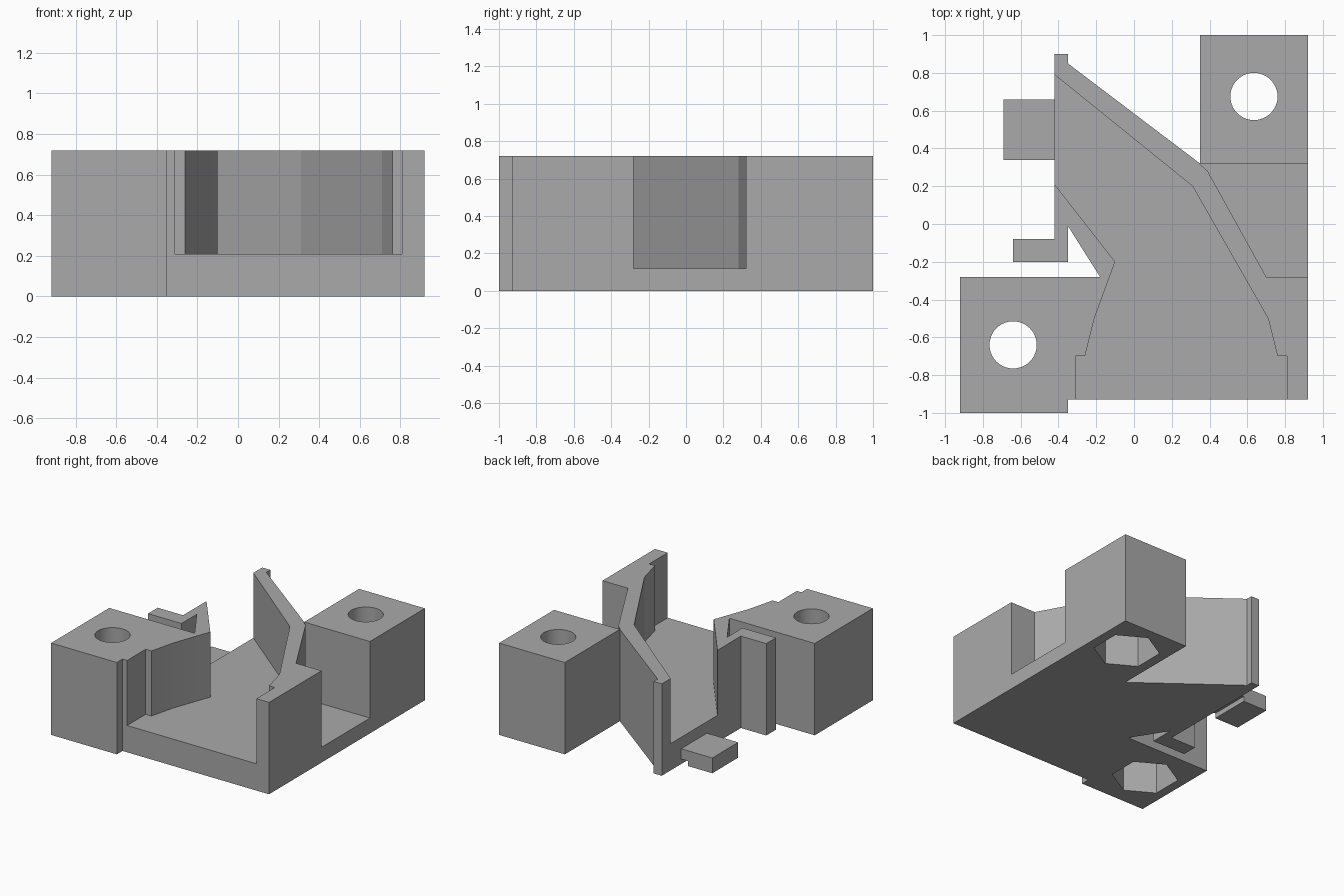
import bpy
import bmesh
from math import sin, cos, pi

HEIGHT = 0.72
FLOOR = 0.21
SHELF = 0.12

cube = bpy.data.objects.get("Cube")
if cube:
    bpy.data.objects.remove(cube, do_unlink=True)

grey = bpy.data.materials.new("plain grey")
grey.use_nodes = True
colour = (0.4, 0.4, 0.4, 1)
grey.diffuse_color = colour
grey.node_tree.nodes["Principled BSDF"].inputs["Base Color"].default_value = colour


def prism(name, points, low, high):
    """Extrude a plan outline between two heights."""
    bm = bmesh.new()
    face = bm.faces.new([bm.verts.new((x, y, low)) for x, y in points])
    top = bmesh.ops.extrude_face_region(bm, geom=[face])["geom"]
    verts = [v for v in top if isinstance(v, bmesh.types.BMVert)]
    bmesh.ops.translate(bm, verts=verts, vec=(0, 0, high - low))
    bmesh.ops.recalc_face_normals(bm, faces=bm.faces)
    mesh = bpy.data.meshes.new(name)
    bm.to_mesh(mesh)
    bm.free()
    mesh.materials.append(grey)
    obj = bpy.data.objects.new(name, mesh)
    bpy.context.scene.collection.objects.link(obj)
    return obj


def rectangle(x0, x1, y0, y1):
    return [(x0, y0), (x1, y0), (x1, y1), (x0, y1)]


def ring(cx, cy, radius, sides):
    """Regular polygon with a corner pointing along y."""
    return [(cx + radius * sin(2 * pi * i / sides),
             cy + radius * cos(2 * pi * i / sides)) for i in range(sides)]


def cut(target, cutter):
    """Subtract the cutter and throw it away."""
    cutter.hide_render = True
    mod = target.modifiers.new("cut", "BOOLEAN")
    mod.operation = "DIFFERENCE"
    mod.solver = "EXACT"
    mod.object = cutter
    graph = bpy.context.evaluated_depsgraph_get()
    mesh = bpy.data.meshes.new_from_object(target.evaluated_get(graph))
    target.modifiers.clear()
    target.data = mesh
    bpy.data.objects.remove(cutter, do_unlink=True)


# Main body: mounting blocks, walls and hook share one plan outline
body = prism("bracket_body", [
    (-.42, .9), (-.35, .9), (-.35, .85), (.35, .32), (.35, 1), (.92, 1),
    (.92, -.93), (-.35, -.93), (-.35, -1), (-.92, -1), (-.92, -.28),
    (-.18, -.28), (-.35, -.01), (-.35, -.2), (-.64, -.2), (-.64, -.08),
    (-.42, -.08)], 0, HEIGHT)

# Bent channel, open at the front and at the side
cut(body, prism("channel_cutter", [
    (-.31, -1.1), (-.31, -.7), (-.26, -.7), (-.21, -.5), (-.1, -.2),
    (-.42, .21), (-.6, .21), (-.6, .79), (-.42, .79), (.31, .2),
    (.71, -.5), (.76, -.7), (.81, -.7), (.81, -1.1)], FLOOR, 1))

# Low shelf between the outer wall and the back block
cut(body, prism("shelf_cutter", [
    (.345, .32), (.39, .28), (.7, -.28), (1.1, -.28), (1.1, .32)], SHELF, 1))

# Screw holes with hexagonal nut pockets underneath
for x, y in ((.635, .675), (-.64, -.64)):
    cut(body, prism("screw_hole_cutter", ring(x, y, .125, 40), -.1, 1))
    cut(body, prism("nut_pocket_cutter", ring(x, y, .24, 6), -.1, .4))

# Side tab on a thinner neck
prism("side_tab", rectangle(-.69, -.48, .34, .66), 0, SHELF)
prism("tab_neck", rectangle(-.48, -.42, .34, .66), .04, SHELF)

# Flat faces with smooth round bores
bpy.ops.object.select_all(action="DESELECT")
body.select_set(True)
bpy.context.view_layer.objects.active = body
bpy.ops.object.shade_smooth_by_angle(angle=pi / 15)
